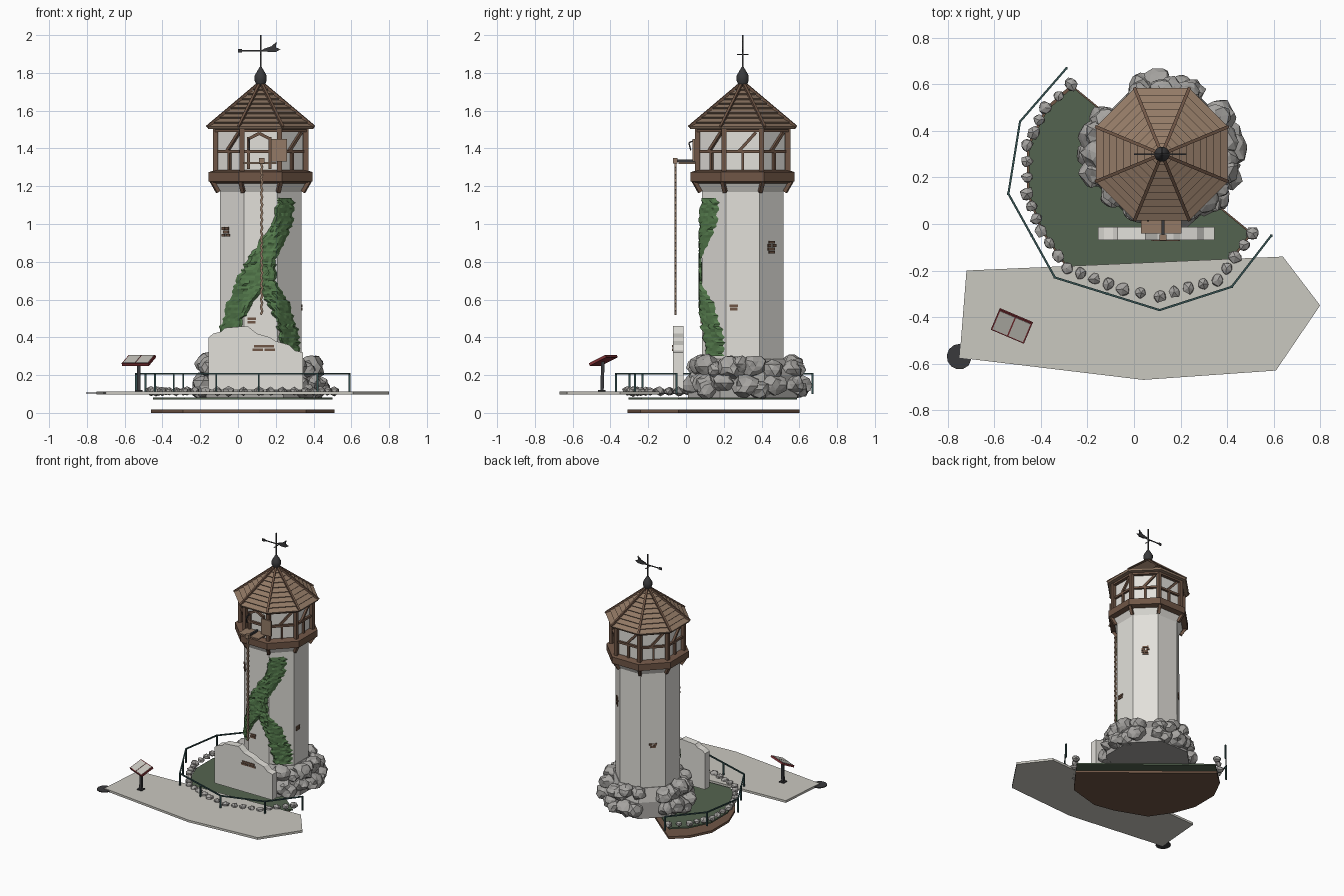
import bpy, bmesh, math, random
from mathutils import Vector, Matrix

random.seed(4)
cube = bpy.data.objects.get("Cube")
if cube:
    bpy.data.objects.remove(cube, do_unlink=True)


def material(name, *srgb):
    m = bpy.data.materials.new(name)
    m.use_nodes = True
    col = [(c / 255 / 12.92) if c < 11 else ((c / 255 + 0.055) / 1.055) ** 2.4 for c in srgb] + [1]
    m.diffuse_color = col
    m.node_tree.nodes["Principled BSDF"].inputs["Base Color"].default_value = col
    return m


PLASTER = material("plaster", 226, 224, 218)
STONE = material("grey stone", 165, 163, 160)
ROOF = material("roof wood", 147, 122, 102)
TIMBER = material("dark timber", 112, 86, 70)
WATER = material("pond green", 84, 100, 80)
IVY = material("ivy green", 84, 122, 76)
METAL = material("black metal", 58, 58, 60)
TEAL = material("teal railing", 52, 80, 80)
PAVING = material("paving", 202, 200, 192)
RED = material("red frame", 125, 48, 52)

CX, CY = 0.12, 0.30
AXIS = Vector((CX, CY, 0))


class Part:
    """Collects shapes into one mesh object."""

    def __init__(self, name, mat):
        self.name, self.mat, self.bm = name, mat, bmesh.new()

    def box(self, size, matrix):
        bmesh.ops.create_cube(self.bm, size=1, matrix=matrix @ Matrix.Diagonal((*size, 1)))

    def block(self, x, y, z):
        mid = Vector([(a + b) / 2 for a, b in (x, y, z)])
        self.box([b - a for a, b in (x, y, z)], Matrix.Translation(mid))

    def bar(self, a, b, w, d=None):
        a, b = Vector(a), Vector(b)
        rot = (b - a).to_track_quat('Z', 'Y').to_matrix().to_4x4()
        self.box((w, d or w, (b - a).length), Matrix.Translation((a + b) / 2) @ rot)

    def prism(self, pts, low, high):
        lo = [self.bm.verts.new(low(p)) for p in pts]
        hi = [self.bm.verts.new(high(p)) for p in pts]
        self.bm.faces.new(lo)
        self.bm.faces.new(hi)
        for i in range(len(pts)):
            j = (i + 1) % len(pts)
            self.bm.faces.new((lo[i], lo[j], hi[j], hi[i]))

    def slab(self, pts, z0, z1):
        self.prism(pts, lambda p: (*p, z0), lambda p: (*p, z1))

    def plate(self, pts, y0, y1):
        self.prism(pts, lambda p: (p[0], y0, p[1]), lambda p: (p[0], y1, p[1]))

    def lathe(self, profile, n=8):
        rings = [[self.bm.verts.new(corner(a, z, k, n)) for k in range(n)] for a, z in profile]
        for r, s in zip(rings, rings[1:]):
            for k in range(n):
                j = (k + 1) % n
                self.bm.faces.new((r[k], r[j], s[j], s[k]))
        self.bm.faces.new(rings[0])
        self.bm.faces.new(rings[-1])

    def rock(self, pos, r, squash=0.8):
        made = bmesh.ops.create_icosphere(self.bm, subdivisions=2 if r > 0.04 else 1, radius=r)["verts"]
        spin = Matrix.Rotation(random.uniform(0, 6), 3, 'Z')
        for v in made:
            v.co = spin @ (v.co * random.uniform(0.8, 1.15))
            v.co.z *= squash
            v.co += Vector(pos)

    def done(self, smooth=False, recalc=True):
        if recalc:
            bmesh.ops.recalc_face_normals(self.bm, faces=self.bm.faces)
        me = bpy.data.meshes.new(self.name)
        self.bm.to_mesh(me)
        self.bm.free()
        me.materials.append(self.mat)
        ob = bpy.data.objects.new(self.name, me)
        bpy.context.collection.objects.link(ob)
        if smooth:
            bpy.context.view_layer.objects.active = ob
            ob.select_set(True)
            bpy.ops.object.shade_smooth_by_angle()
            ob.select_set(False)


def corner(apothem, z, k, n=8):
    t = 2 * math.pi * (k + 0.5) / n
    r = apothem / math.cos(math.pi / n)
    return Vector((CX + r * math.cos(t), CY + r * math.sin(t), z))


def face_matrix(k, apothem, z):
    """Frame on one tower side: x along the wall, y outward."""
    t = math.radians(45 * k)
    return Matrix.Translation(AXIS + Vector((0, 0, z))) @ Matrix.Rotation(t - math.pi / 2, 4, 'Z') \
        @ Matrix.Translation((0, apothem, 0))


def simple(name, mat, method, *args, smooth=False):
    p = Part(name, mat)
    getattr(p, method)(*args)
    p.done(smooth)


# Ground plates
POND = [(-.27, .6), (-.38, .5), (-.46, .34), (-.46, .13), (-.4, -.03), (-.29, -.19),
        (-.05, -.28), (.11, -.31), (.36, -.24), (.51, -.04)]
simple("pond_bed", TIMBER, "slab", POND, 0, 0.018)
simple("pond_water", WATER, "slab", [(x * .98, y * .98) for x, y in POND], 0.07, 0.081)
simple("footpath", PAVING, "slab",
       [(-.72, -.2), (-.75, -.575), (.04, -.67), (.61, -.63), (.8, -.35), (.64, -.14)], 0.097, 0.114)
disc = [(-.75 + .055 * math.cos(t / 2), -.57 + .055 * math.sin(t / 2)) for t in range(12)]
simple("path_end_disc", METAL, "slab", disc, 0.102, 0.108)

# Tower shaft, footing and top band
simple("tower_footing", STONE, "lathe", [(.29, .08), (.28, .2), (.22, .285)])
simple("tower_shaft", PLASTER, "lathe", [(.216, .1), (.215, 1.17), (.245, 1.23)])

# Boulders round the footing
boulders = Part("boulders", STONE)
for start, stop, step in ((-35, 40, 17), (62, 122, 17), (145, 205, 17), (228, 312, 20)):
    for a in range(start, stop, step):
        front = 220 < a
        for z, reach in ((.14, .3), (.245, .275)):
            t = math.radians(a + random.uniform(-6, 6))
            boulders.rock((CX + reach * math.cos(t), CY + reach * math.sin(t) * (.85 if front else 1),
                           z + random.uniform(-.02, .02)), random.uniform(.05, .075), .85)
boulders.done()


def walk(pts, step):
    for a, b in zip(pts, pts[1:]):
        a, b = Vector(a), Vector(b)
        n = max(1, round((b - a).length / step))
        for i in range(n):
            yield a.lerp(b, i / n)
    yield Vector(pts[-1])


# Border stones and railing
border = Part("border_stones", STONE)
for p in walk(POND, 0.066):
    border.rock((p.x, p.y, .115), random.uniform(.027, .034))
border.done()
FENCE = [(-.29, .67), (-.49, .44), (-.54, .13), (-.34, -.23), (.11, -.37), (.42, -.27), (.59, -.05)]
railing = Part("railing", TEAL)
for a, b in zip(FENCE, FENCE[1:]):
    railing.bar((*a, .207), (*b, .207), .009)
for p in walk(FENCE, 0.22):
    railing.bar((p.x, p.y, .1), (p.x, p.y, .21), .01)
railing.done()

# Ruined wall in front
simple("ruined_wall", PLASTER, "plate",
       [(-.155, .12), (-.155, .40), (-.13, .42), (-.09, .43), (-.07, .45), (.05, .46), (.1, .42),
        (.17, .40), (.2, .38), (.27, .36), (.3, .33), (.345, .32), (.345, .12)], -.068, -.012)

# Exposed bricks
bricks = Part("exposed_bricks", TIMBER)
def patch(matrix, rows, width):
    for r in range(rows):
        for s in (-1, 1):
            shift = random.uniform(-.008, .008)
            bricks.box((width * .47, .014, .014), matrix @ Matrix.Translation((s * width / 4 + shift, 0, r * .018)))
patch(Matrix.Translation((.14, -.066, .335)), 2, .12)
for k, z, x, rows in ((5, .94, .04, 3), (6, .48, .05, 2), (0, .55, .05, 2), (1, .85, 0, 4), (3, .6, 0, 2)):
    patch(face_matrix(k, .215, z) @ Matrix.Translation((x, 0, 0)), rows, .05)
bricks.done()

# Ivy climbing the front sides
ivy = Part("ivy", IVY)
def climb(rows, cols=8):
    grid = []
    for (z0, l0, r0), (z1, l1, r1) in zip(rows, rows[1:]):
        n = max(1, round((z1 - z0) / .014))
        for i in range(n):
            f = i / n
            left = l0 + (l1 - l0) * f + random.uniform(-.01, .01)
            right = r0 + (r1 - r0) * f + random.uniform(-.01, .01)
            line = []
            for c in range(cols + 1):
                x = left + (right - left) * c / cols
                out = .002 if c in (0, cols) else random.uniform(.01, .02)
                y = CY - .215 + max(0, min(abs(x - CX), .22) - .089) - out
                line.append(ivy.bm.verts.new((x, y, z0 + (z1 - z0) * f)))
            grid.append(line)
    for a, b in zip(grid, grid[1:]):
        for c in range(cols):
            ivy.bm.faces.new((a[c], a[c + 1], b[c + 1], b[c]))
climb([(.43, -.1, 0), (.5, -.08, .03), (.6, -.05, .09), (.7, -.01, .18), (.8, .04, .2),
       (.9, .11, .24), (1, .18, .29), (1.1, .2, .3), (1.15, .23, .29)])
climb([(.3, .24, .325), (.4, .22, .325), (.5, .2, .3), (.6, .14, .26), (.7, .11, .2), (.8, .12, .2)])
ivy.done(recalc=False)

# Lookout room
simple("lookout_walls", PLASTER, "lathe", [(.225, 1.22), (.225, 1.51)])
simple("lookout_deck", TIMBER, "lathe", [(.235, 1.215), (.275, 1.225), (.275, 1.275), (.24, 1.285)])
frame = Part("lookout_frame", TIMBER)
for k in range(8):
    frame.bar(corner(.24, 1.25, k), corner(.24, 1.52, k), .026)
    frame.bar(corner(.225, 1.17, k), corner(.262, 1.235, k), .02)
    frame.bar(corner(.238, 1.5, k), corner(.238, 1.5, k + 1), .025)
    m = face_matrix(k, .232, 1.385)
    frame.box((.19, .02, .016), m)
    if k != 6:
        frame.bar(m @ Vector((.02, 0, 0)), m @ Vector((-.07, 0, .1)), .016)
        frame.box((.014, .02, .1), m @ Matrix.Translation((0, 0, -.05)))
for x in (.055, .17):
    frame.block((x - .008, x + .008), (.055, .08), (1.29, 1.46))
frame.bar((.055, .067, 1.45), (.112, .067, 1.48), .016)
frame.bar((.17, .067, 1.45), (.112, .067, 1.48), .016)
frame.done()
simple("open_shutter", ROOF, "block", (.175, .26), (.035, .047), (1.33, 1.45))
simple("hoist_shelf", ROOF, "block", (.03, .205), (-.04, .07), (1.318, 1.328))
hook = Part("hoist_hook", METAL)
hook.bar((.06, .06, 1.45), (.06, .015, 1.43), .007)
hook.bar((.06, .015, 1.43), (.06, .025, 1.39), .007)
hook.bar((.125, .06, 1.335), (.125, -.06, 1.335), .014)
hook.done()
rope = Part("hoist_rope", ROOF)
for i in range(40):
    z = .52 + i * .02
    lean = .004 if i % 2 else -.004
    rope.bar((.125 + lean, -.056, z), (.125 - lean, -.056, z + .021), .012)
rope.block((.11, .14), (-.07, -.045), (1.32, 1.35))
rope.done()

# Shingled roof with ridge boards
steps = 9
profile = [(.22, 1.5), (.278, 1.503)]
for i in range(steps):
    f, g = i / steps, (i + 1) / steps
    profile += [(.284 - .268 * f, 1.516 + .224 * f), (.276 - .268 * g, 1.508 + .224 * g)]
simple("roof", ROOF, "lathe", profile)
ridges = Part("roof_ridges", TIMBER)
for k in range(8):
    ridges.bar(corner(.283, 1.514, k), corner(.015, 1.74, k), .014)
ridges.done()

# Finial and weather vane
simple("finial", METAL, "lathe", [(.012, 1.715), (.02, 1.73), (.032, 1.76), (.032, 1.785), (.018, 1.81), (.006, 1.83)],
       12, smooth=True)
vane = Part("weather_vane", METAL)
vane.bar((CX, CY, 1.8), (CX, CY, 2), .007)
vane.bar((.01, CY, 1.917), (.2, CY, 1.917), .006)
vane.bar((CX, CY - .03, 1.897), (CX, CY + .03, 1.897), .004)
vane.block((0, .022), (CY - .004, CY + .004), (1.908, 1.926))
vane.plate([(.13, 1.925), (.16, 1.91), (.2, 1.91), (.225, 1.925), (.2, 1.935), (.205, 1.965), (.175, 1.94)],
           CY - .004, CY + .004)
vane.done()

# Information stand
TILT = Matrix.Translation((-.525, -.438, .278)) @ Matrix.Rotation(math.radians(-23), 4, 'Z') \
    @ Matrix.Rotation(math.radians(25), 4, 'X')
simple("sign_frame", RED, "box", (.155, .105, .014), TILT)
pages = Part("sign_pages", PAVING)
for s in (-1, 1):
    pages.box((.068, .093, .006), TILT @ Matrix.Translation((s * .037, 0, .006)))
pages.done()
post = Part("sign_post", METAL)
post.bar((-.525, -.445, .11), (-.525, -.44, .272), .018)
post.block((-.545, -.505), (-.465, -.425), (.112, .122))
post.done()
